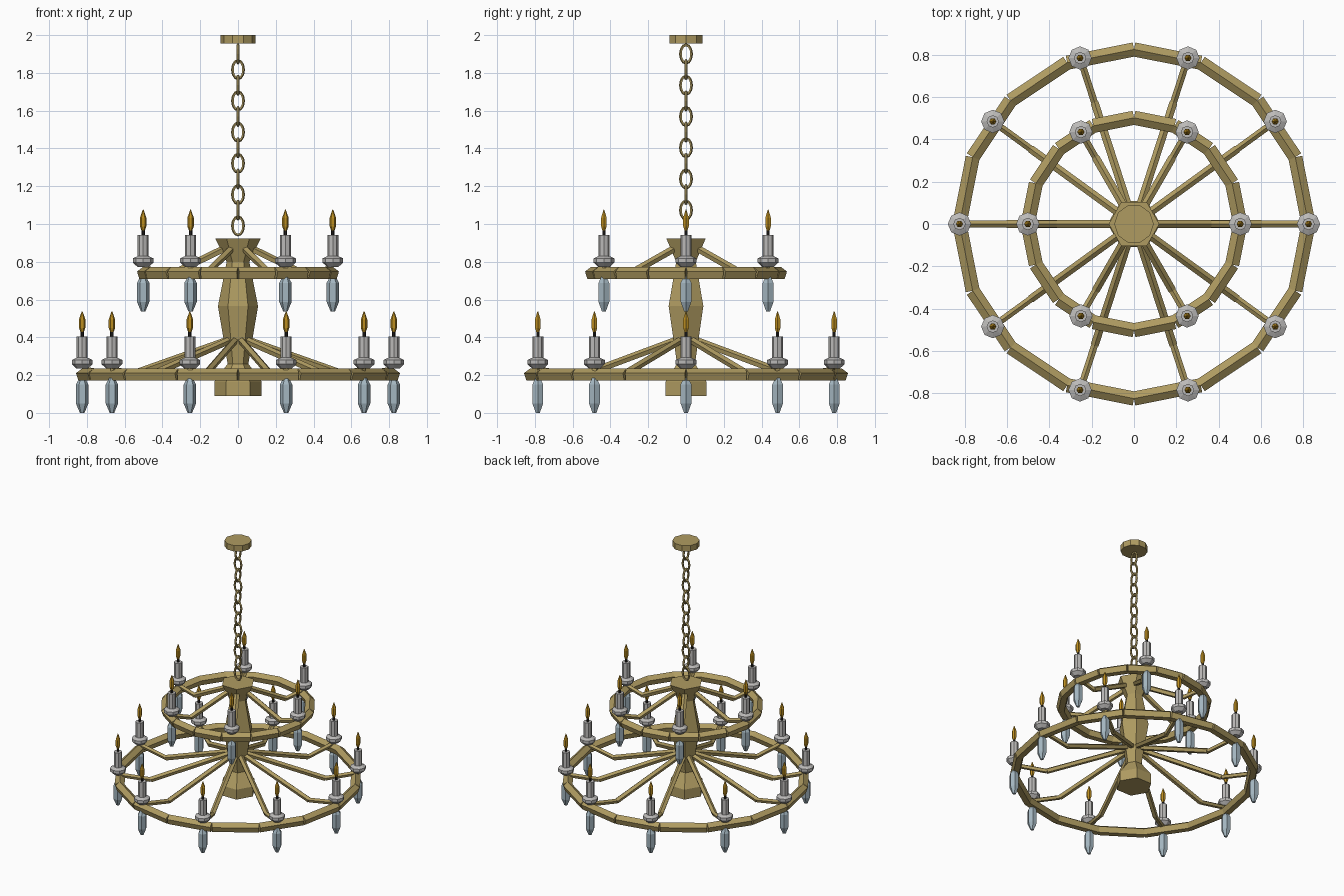
import bpy, bmesh, math
from mathutils import Matrix, Vector

if "Cube" in bpy.data.objects:
    bpy.data.objects.remove(bpy.data.objects["Cube"])


def material(name, rgb):
    m = bpy.data.materials.new(name)
    m.diffuse_color = (*rgb, 1)
    m.use_nodes = True
    m.node_tree.nodes["Principled BSDF"].inputs["Base Color"].default_value = m.diffuse_color
    return m


BRASS = material("aged brass", (0.43, 0.33, 0.12))
GREY = material("candle grey", (0.50, 0.49, 0.48))
CRYSTAL = material("pale blue crystal", (0.37, 0.47, 0.53))
FLAME = material("amber flame", (0.50, 0.27, 0.015))
WICK = material("black wick", (0.015, 0.013, 0.012))


def finish(bm, name, mat):
    bmesh.ops.recalc_face_normals(bm, faces=bm.faces)
    mesh = bpy.data.meshes.new(name)
    bm.to_mesh(mesh)
    bm.free()
    mesh.materials.append(mat)
    obj = bpy.data.objects.new(name, mesh)
    bpy.context.collection.objects.link(obj)
    return obj


def lathe(bm, profile, sides, matrix=Matrix(), start=0.0):
    """Spin (radius, height) points into a closed faceted solid."""
    rings = []
    for r, z in profile:
        rings.append([bm.verts.new(matrix @ Vector((
            r * math.cos(start + math.tau * i / sides),
            r * math.sin(start + math.tau * i / sides), z))) for i in range(sides)])
    for a, b in zip(rings, rings[1:]):
        for i in range(sides):
            j = (i + 1) % sides
            bm.faces.new((a[i], a[j], b[j], b[i]))
    bm.faces.new(rings[0][::-1])
    bm.faces.new(rings[-1])


def beam(bm, p, q, radius):
    """Five-sided bar from p to q with its ridge on top."""
    p, q = Vector(p), Vector(q)
    d = q - p
    m = Matrix.Translation(p) @ d.to_track_quat('Z', 'Y').to_matrix().to_4x4()
    lathe(bm, [(radius, 0), (radius, d.length)], 5, m, math.pi / 2)


def polar(r, angle, z):
    return (r * math.cos(angle), r * math.sin(angle), z)


# Central column and ceiling canopy
bm = bmesh.new()
lathe(bm, [(0.125, 0.09), (0.125, 0.165), (0.055, 0.26), (0.106, 0.565),
           (0.06, 0.80), (0.12, 0.923)], 6)
finish(bm, "column", BRASS)
bm = bmesh.new()
lathe(bm, [(0.093, 1.955), (0.093, 2.0)], 10)
finish(bm, "ceiling_canopy", BRASS)

# Chain of oval links, alternating by a quarter turn
bm = bmesh.new()
MAJOR, MINOR = 12, 5
for k in range(12):
    turn = Matrix.Rotation(math.pi / 2 * ((k + 1) % 2), 4, 'Z')
    m = Matrix.Translation((0, 0, 1.90 - 0.0827 * k)) @ turn
    grid = []
    for i in range(MAJOR):
        a = math.tau * i / MAJOR
        row = []
        for j in range(MINOR):
            b = math.tau * j / MINOR
            off = 0.008 * math.cos(b)
            row.append(bm.verts.new(m @ Vector((
                (0.029 + off) * math.cos(a), 0.008 * math.sin(b),
                (0.048 + off) * math.sin(a)))))
        grid.append(row)
    for i in range(MAJOR):
        for j in range(MINOR):
            i2, j2 = (i + 1) % MAJOR, (j + 1) % MINOR
            bm.faces.new((grid[i][j], grid[i2][j], grid[i2][j2], grid[i][j2]))
finish(bm, "chain", BRASS)

# Lamp parts as (name, material, sides, profile), heights relative to the ring
LAMP = [
    ("candles", GREY, 8, [(0.03, 0.035), (0.055, 0.058), (0.055, 0.08), (0.038, 0.088),
                          (0.029, 0.092), (0.029, 0.205)]),
    ("wicks", WICK, 6, [(0.009, 0.20), (0.009, 0.24)]),
    ("flames", FLAME, 6, [(0.009, 0.228), (0.017, 0.25), (0.017, 0.295), (0.002, 0.338)]),
    ("crystals", CRYSTAL, 6, [(0.014, -0.015), (0.033, -0.05), (0.033, -0.15),
                              (0.012, -0.20)]),
]


def tier(name, z, radius, count, hub, bend):
    # Ring of sixteen straight bars
    bm = bmesh.new()
    for i in range(16):
        a, b = math.tau * i / 16, math.tau * (i + 1) / 16
        beam(bm, polar(radius, a, z), polar(radius, b, z), 0.035)
    finish(bm, name + "_ring", BRASS)
    angles = [math.tau * i / count for i in range(count)]
    # Bent arms from the column to the ring
    bm = bmesh.new()
    for a in angles:
        knee = polar(bend[0], a, bend[1])
        beam(bm, polar(hub[0], a, hub[1]), knee, 0.02)
        beam(bm, knee, polar(radius, a, z + 0.03), 0.017)
    finish(bm, name + "_arms", BRASS)
    # Candles, flames and hanging crystals
    for part, mat, sides, profile in LAMP:
        bm = bmesh.new()
        for a in angles:
            lathe(bm, profile, sides, Matrix.Translation(polar(radius, a, z)))
        finish(bm, name + "_" + part, mat)


tier("lower", 0.20, 0.825, 10, (0.05, 0.385), (0.60, 0.19))
tier("upper", 0.738, 0.502, 6, (0.06, 0.875), (0.36, 0.728))
